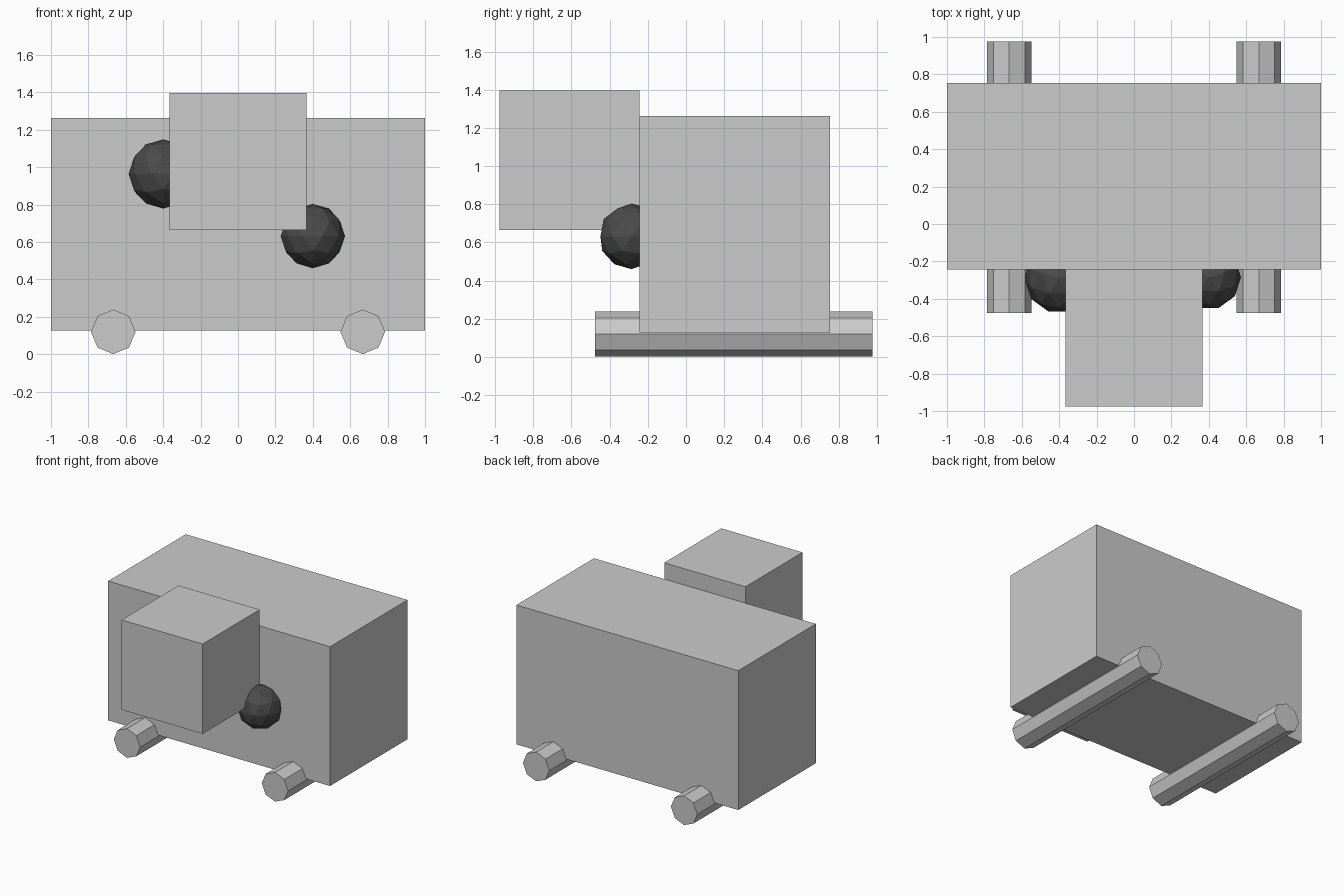
import bpy
from math import pi

if "Cube" in bpy.data.objects:
    bpy.data.objects.remove(bpy.data.objects["Cube"])

black = bpy.data.materials.new("dark")
black.diffuse_color = (0.07, 0.07, 0.07, 1)
black.use_nodes = True
black.node_tree.nodes["Principled BSDF"].inputs["Base Color"].default_value = black.diffuse_color


def box(name, lo, hi):
    centre = [(a + b) / 2 for a, b in zip(lo, hi)]
    bpy.ops.mesh.primitive_cube_add(size=1, location=centre)
    ob = bpy.context.object
    ob.name = name
    ob.scale = [b - a for a, b in zip(lo, hi)]
    return ob


# Main body and the cube block on its front
box("body", (-1, -0.243, 0.128), (1, 0.755, 1.263))
box("front_block", (-0.366, -0.977, 0.664), (0.366, -0.243, 1.396))

# Eight-sided rollers running front to back, with a corner straight up
for side, x in (("left", -0.667), ("right", 0.667)):
    bpy.ops.mesh.primitive_cylinder_add(
        vertices=8, radius=0.119, depth=1.454,
        location=(x, 0.25, 0.12), rotation=(pi / 2, 0, 0))
    bpy.context.object.name = side + "_roller"

# Low-poly dark balls sunk into the front face
for side, loc, r in (("left", (-0.4, -0.292, 0.964), 0.185),
                     ("right", (0.4, -0.285, 0.632), 0.172)):
    bpy.ops.mesh.primitive_ico_sphere_add(
        subdivisions=2, radius=r, location=loc, rotation=(0, 0, pi / 2))
    ball = bpy.context.object
    ball.name = side + "_ball"
    ball.data.materials.append(black)
